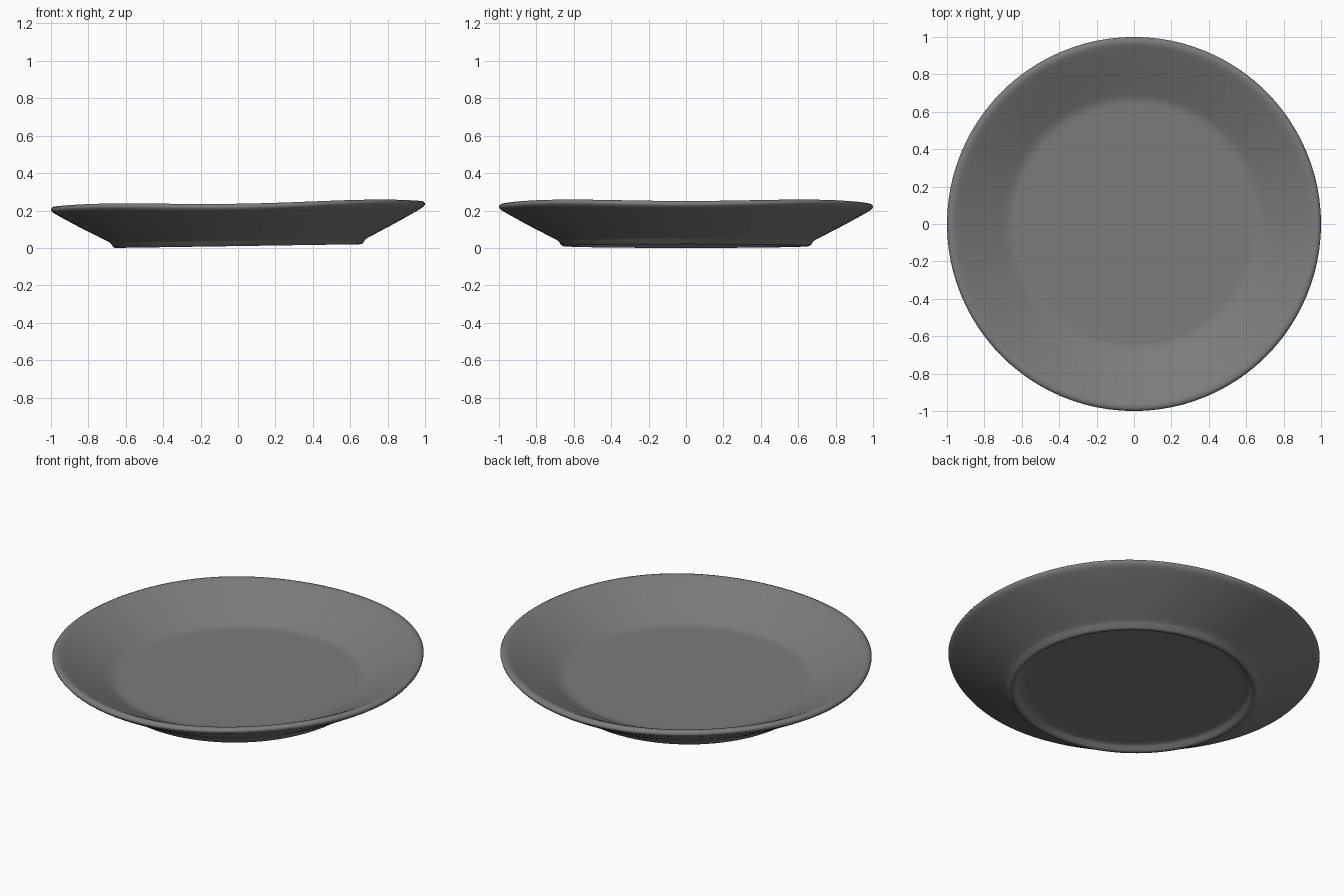
import bpy
import bmesh
from math import atan2, cos, tau

cube = bpy.data.objects.get("Cube")
if cube:
    bpy.data.objects.remove(cube, do_unlink=True)

SEGMENTS = 96
TILT = 0.015      # gentle lean towards the right-hand side
RIPPLE = 0.006    # uneven hand-made rim

# Grey glaze
glaze = bpy.data.materials.new("grey glaze")
glaze.use_nodes = True
grey = (0.2, 0.2, 0.2, 1)
glaze.diffuse_color = grey
glaze.node_tree.nodes["Principled BSDF"].inputs["Base Color"].default_value = grey

# Cross-section from the centre of the underside, round the lip, to the centre of the well
underside = [(0, 0.04), (0.58, 0.04), (0.61, 0.038), (0.625, 0.03)]
foot = [(0.637, 0.014), (0.645, 0.01), (0.658, 0.01), (0.668, 0.015),
        (0.68, 0.035), (0.695, 0.045)]
outer_wall = [(0.72, 0.058), (0.85, 0.128), (0.95, 0.185), (0.975, 0.2)]
lip = [(0.99, 0.21), (0.998, 0.22), (1, 0.228), (0.994, 0.237),
       (0.982, 0.242), (0.968, 0.241), (0.955, 0.236)]
inner_wall = [(0.93, 0.224), (0.82, 0.167), (0.71, 0.111), (0.685, 0.099)]
well = [(0.665, 0.092), (0.64, 0.09), (0.6, 0.09), (0, 0.09)]
profile = underside + foot + outer_wall + lip + inner_wall + well

# Spin the cross-section into a closed plate
bm = bmesh.new()
points = [bm.verts.new((r, 0, z)) for r, z in profile]
edges = [bm.edges.new(pair) for pair in zip(points, points[1:])]
bmesh.ops.spin(bm, geom=points + edges, cent=(0, 0, 0), axis=(0, 0, 1),
               angle=tau, steps=SEGMENTS, use_merge=True)
bmesh.ops.remove_doubles(bm, verts=bm.verts, dist=0.0005)

# Lean the plate and ripple its rim
for v in bm.verts:
    x, y, z = v.co
    radius = (x * x + y * y) ** 0.5
    rise = max(0, (radius - 0.7) / 0.3)
    v.co.z += TILT * x - RIPPLE * rise * cos(4 * atan2(y, x))
bmesh.ops.recalc_face_normals(bm, faces=bm.faces)
for face in bm.faces:
    face.smooth = True

mesh = bpy.data.meshes.new("plate")
bm.to_mesh(mesh)
bm.free()
mesh.materials.append(glaze)
plate = bpy.data.objects.new("plate", mesh)
bpy.context.collection.objects.link(plate)
